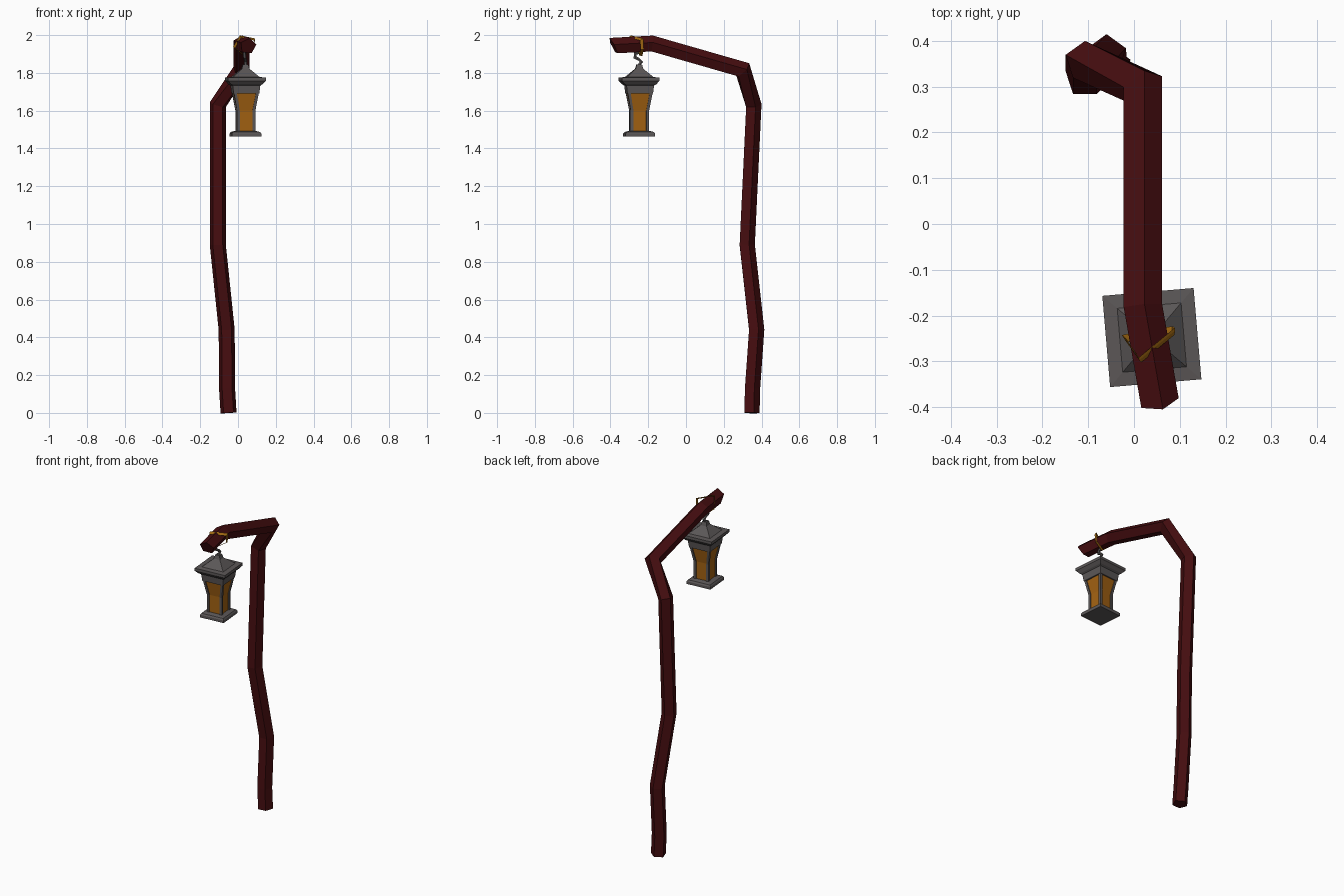
import bpy
import bmesh
from math import cos, sin, tau, radians
from mathutils import Vector, Matrix

if "Cube" in bpy.data.objects:
    bpy.data.objects.remove(bpy.data.objects["Cube"])


def material(name, rgb):
    mat = bpy.data.materials.new(name)
    mat.use_nodes = True
    mat.diffuse_color = (*rgb, 1)
    mat.node_tree.nodes["Principled BSDF"].inputs["Base Color"].default_value = (*rgb, 1)
    return mat


WOOD = material("dark red wood", (0.06, 0.004, 0.005))
IRON = material("grey iron", (0.105, 0.095, 0.095))
GLASS = material("amber glass", (0.36, 0.12, 0.006))
ROPE = material("golden rope", (0.36, 0.14, 0.006))


def skin(name, rings, mat, closed=False):
    """Join rings of points into a flat-shaded mesh object."""
    bm = bmesh.new()
    loops = [[bm.verts.new(p) for p in ring] for ring in rings]
    n = len(loops[0])
    pairs = list(zip(loops, loops[1:]))
    if closed:
        pairs.append((loops[-1], loops[0]))
    else:
        bm.faces.new(loops[0])
        bm.faces.new(loops[-1])
    for a, b in pairs:
        for i in range(n):
            j = (i + 1) % n
            bm.faces.new((a[i], a[j], b[j], b[i]))
    bmesh.ops.recalc_face_normals(bm, faces=bm.faces)
    mesh = bpy.data.meshes.new(name)
    bm.to_mesh(mesh)
    bm.free()
    mesh.materials.append(mat)
    obj = bpy.data.objects.new(name, mesh)
    bpy.context.collection.objects.link(obj)
    return obj


def sweep(name, path, radius, sides, mat, side_axis, closed=False, twist={}, end_normal=None):
    """Sweep a polygon along a path with mitred corners."""
    pts = [Vector(p) for p in path]
    last = len(pts) - 1
    first = (pts[1] - pts[0]).normalized()
    v = first.cross(Vector(side_axis)).normalized()
    u = v.cross(first)
    ring = [pts[0] + radius * (cos(a) * u - sin(a) * v)
            for a in (tau * (k + 0.5) / sides - tau / 4 for k in range(sides))]
    rings = []
    for i, p in enumerate(pts):
        into = (p - pts[i - 1]).normalized() if i or closed else first
        out = (pts[(i + 1) % len(pts)] - p).normalized() if i < last or closed else into
        normal = (into + out).normalized()
        if i == last and end_normal:
            normal = Vector(end_normal).normalized()
        if i in twist:
            turn = Matrix.Rotation(radians(twist[i]), 3, into)
            base = pts[i - 1]
            ring = [base + turn @ (q - base) for q in ring]
        ring = [q + into * ((p - q).dot(normal) / into.dot(normal)) for q in ring]
        rings.append(ring)
    return skin(name, rings, mat, closed)


# Crooked five-sided post and arm
sweep("post_and_arm",
      [(-.05, .345, 0), (-.058, .348, .13), (-.06, .37, .44), (-.107, .32, .89),
       (-.107, .355, 1.63), (.018, .30, 1.815), (.018, -.18, 1.953), (.054, -.385, 1.942)],
      .0445, 5, WOOD, (-1, 0, 0), twist={5: 18}, end_normal=(.2, -1, -.5))

# Rope looped around the arm
sweep("rope_loop",
      [(.013, -.297, 1.992), (.088, -.235, 1.977), (.084, -.232, 1.925),
       (.032, -.24, 1.892), (-.02, -.25, 1.935)],
      .009, 6, ROPE, (0, 0, 1), closed=True)

# Hook between rope and lantern
sweep("hook",
      [(.04, -.25, 1.82), (.04, -.248, 1.843), (.04, -.236, 1.858), (.038, -.25, 1.872),
       (.036, -.27, 1.882), (.034, -.268, 1.902), (.034, -.25, 1.908)],
      .008, 6, IRON, (1, 0, 0))

# Lantern placement: parts are modelled around the z axis, then turned and moved
PLACE = Matrix.Translation((.039, -.248, 0)) @ Matrix.Rotation(radians(4.9), 4, "Z")
CORNERS = ((-1, -1), (1, -1), (1, 1), (-1, 1))


def square_stack(name, profile, mat, corner=(0, 0), width=None):
    """Stack of squares; with a width, a post hugging one corner of the profile."""
    rings = []
    for half, z in profile:
        w = width / 2 if width else half
        c = Vector(corner) * (half - w)
        rings.append([(c.x + sx * w, c.y + sy * w, z) for sx, sy in CORNERS])
    obj = skin(name, rings, mat)
    obj.matrix_world = PLACE
    return obj


square_stack("lantern_roof",
             [(.068, 1.69), (.073, 1.733), (.084, 1.74), (.1, 1.758), (.1, 1.775),
              (.07, 1.778), (.02, 1.822), (.014, 1.845)], IRON)
square_stack("lantern_base",
             [(.078, 1.462), (.078, 1.478), (.072, 1.487), (.05, 1.493)], IRON)

# Glass body and its four corner posts
body = [(.049, 1.485), (.049, 1.60), (.067, 1.70)]
square_stack("lantern_glass", [(h - .006, z) for h, z in body], GLASS)
for k, corner in enumerate(CORNERS):
    square_stack(f"lantern_post_{k + 1}", body, IRON, corner, .015)
